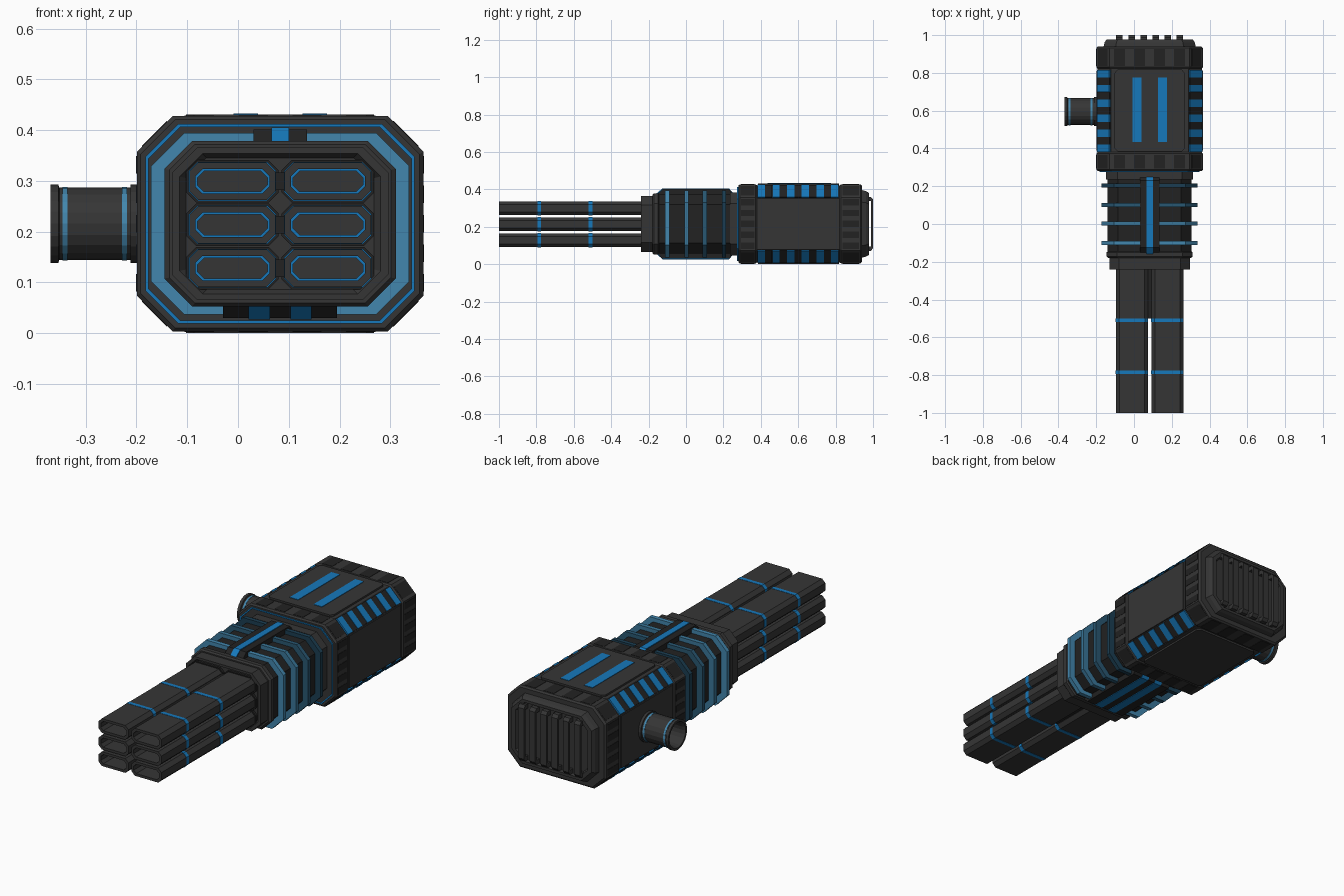
import bpy, bmesh
from math import sin, cos, pi, atan2
from mathutils import Matrix, Vector

if "Cube" in bpy.data.objects:
    bpy.data.objects.remove(bpy.data.objects["Cube"])

CX, CZ = 0.083, 0.2155          # axis of the gun


def material(name, r, g, b):
    m = bpy.data.materials.new(name)
    m.diffuse_color = (r, g, b, 1)
    m.use_nodes = True
    m.node_tree.nodes["Principled BSDF"].inputs["Base Color"].default_value = m.diffuse_color
    return m


GREY = material("dark_grey", 0.036, 0.036, 0.036)
BLACK = material("near_black", 0.016, 0.016, 0.016)
BLUE = material("blue", 0.008, 0.19, 0.50)
FADE = [material("fin_blue_%d" % i, 0.055 * k, 0.24 * k, 0.42 * k)
        for i, k in enumerate((1.0, 0.75, 0.4, 0.2))]


def finish(name, bm, mat):
    bmesh.ops.recalc_face_normals(bm, faces=bm.faces)
    me = bpy.data.meshes.new(name)
    bm.to_mesh(me)
    bm.free()
    me.materials.append(mat)
    ob = bpy.data.objects.new(name, me)
    bpy.context.collection.objects.link(ob)
    return ob


def skin(name, rings, mat, loop=False):
    """Bridge rings of points; cap the ends, or close into a tube if loop."""
    bm = bmesh.new()
    vs = [[bm.verts.new(p) for p in ring] for ring in rings]
    n = len(vs[0])
    for a, b in list(zip(vs, vs[1:])) + ([(vs[-1], vs[0])] if loop else []):
        for i in range(n):
            j = (i + 1) % n
            bm.faces.new((a[i], a[j], b[j], b[i]))
    if not loop:
        bm.faces.new(vs[0])
        bm.faces.new(vs[-1])
    return finish(name, bm, mat)


def octagon(y, hw, hh, ch, cx=CX, cz=CZ):
    a, b = hw - ch, hh - ch
    pts = ((hw, -b), (hw, b), (a, hh), (-a, hh), (-hw, b), (-hw, -b), (-a, -hh), (a, -hh))
    return [(cx + x, y, cz + z) for x, z in pts]


def oct_body(name, sections, mat=GREY):
    return skin(name, [octagon(*s) for s in sections], mat)


def oct_tube(name, y0, y1, outer, inner, mat, cx=CX, cz=CZ):
    rings = [octagon(y, *s, cx, cz) for y, s in ((y0, outer), (y1, outer), (y1, inner), (y0, inner))]
    return skin(name, rings, mat, True)


def circle(x, r, n=20):
    return [(x, 0.595 + r * cos(2 * pi * i / n), CZ + r * sin(2 * pi * i / n)) for i in range(n)]


def box(name, loc, size, mat, turn=0.0):
    bm = bmesh.new()
    bmesh.ops.create_cube(bm, size=1, matrix=Matrix.Translation(loc)
                          @ Matrix.Rotation(turn, 4, 'Y') @ Matrix.Diagonal((*size, 1)))
    return finish(name, bm, mat)


def profile(name, pts, x, width, mat):
    """Extrude a (y, z) outline along x."""
    return skin(name, [[(x + s * width / 2, y, z) for y, z in pts] for s in (-1, 1)], mat)


# six hollow barrels with blue bands, and links between the two columns
for row in range(3):
    z = 0.128 + 0.0855 * row
    for s in (-1, 1):
        x = CX + 0.094 * s
        oct_tube("barrel", -1, -0.22, (0.085, 0.037, 0.018), (0.073, 0.024, 0.014), GREY, x, z)
        for y in (-0.785, -0.51):
            oct_tube("barrel_band", y - 0.01, y + 0.01, (0.0862, 0.0382, 0.018),
                     (0.069, 0.020, 0.013), BLUE, x, z)
        oct_tube("barrel_socket", -0.237, -0.22, (0.091, 0.042, 0.02), (0.08, 0.033, 0.017), BLACK, x, z)
    box("barrel_link", (CX, -0.365, z), (0.03, 0.27, 0.034), BLACK)

# front collar and cooling core
oct_body("front_collar", [(-0.225, 0.185, 0.130, 0.04), (-0.24, 0.198, 0.138, 0.045),
                          (-0.24, 0.2135, 0.150, 0.05), (-0.17, 0.2135, 0.150, 0.05)])
oct_body("collar_step", [(-0.18, 0.218, 0.156, 0.05), (-0.172, 0.228, 0.163, 0.055),
                         (-0.15, 0.228, 0.163, 0.055), (-0.145, 0.222, 0.158, 0.055)])
oct_body("cooling_core", [(-0.16, 0.222, 0.158, 0.055), (0.29, 0.222, 0.158, 0.055)], BLACK)
oct_body("core_rear_step", [(0.235, 0.23, 0.168, 0.06), (0.285, 0.23, 0.168, 0.06)])
for i, y in enumerate((-0.1, 0.003, 0.1, 0.203)):
    oct_tube("cooling_fin", y - 0.011, y + 0.011, (0.254, 0.179, 0.065),
             (0.21, 0.145, 0.05), FADE[i])

# power rails on the top and bottom of the core
def rail(name, lift, top, x, width, mat):
    def z(h):
        return CZ + h if top else CZ - h
    a = 0.158 + lift
    pts = [(-0.155 - lift, z(0.14)), (-0.155 - lift, z(a)), (-0.125, z(a + 0.028)),
           (0.23, z(a + 0.028)), (0.25, z(a + 0.005)), (0.25, z(0.14))]
    profile(name, pts, x, width, mat)

rail("top_rail", 0, True, CX, 0.105, BLACK)
rail("top_rail_light", 0.004, True, CX, 0.034, BLUE)
rail("bottom_rail", 0, False, CX, 0.225, BLACK)
for s in (-1, 1):
    rail("bottom_rail_light", 0.003, False, CX + 0.041 * s, 0.042, BLUE)

# rear housing: two end frames with a shallower middle
F, M = (0.282, 0.212, 0.07), (0.276, 0.206, 0.07)
oct_body("housing", [(0.28, 0.275, 0.205, 0.068), (0.288, *F), (0.372, *F), (0.38, *M),
                     (0.822, *M), (0.83, *F), (0.932, *F), (0.94, 0.274, 0.204, 0.068)])
oct_tube("housing_front_light", 0.274, 0.285, (0.265, 0.197, 0.065), (0.259, 0.191, 0.063), BLUE)

# housing panels and top light strips
for s in (-1, 1):
    z = CZ + s * 0.2055
    oct_y = [(0.385, 0.17), (0.40, 0.185), (0.80, 0.185), (0.817, 0.17)]
    outline = [(CX + w, y) for y, w in oct_y] + [(CX - w, y) for y, w in reversed(oct_y)]
    skin("housing_plate", [[(x, y, z + d) for x, y in outline] for d in (-0.01, 0.0095)], GREY)
    box("side_plate", (CX + s * 0.272, 0.6, CZ), (0.019, 0.42, 0.27), GREY)
    box("top_light", (CX + s * 0.068, 0.605, 0.428), (0.048, 0.34, 0.01), BLUE)

# chamfer lights and corner pads
for sx in (-1, 1):
    for sz in (-1, 1):
        turn = atan2(sx, sz)
        loc = Vector((CX + sx * 0.242, 0, CZ + sz * 0.172))
        for i in range(11):
            loc.y = 0.402 + 0.0394 * i
            box("chamfer_light" if i % 2 == 0 else "chamfer_spacer", loc,
                (0.092, 0.0392, 0.014 if i % 2 == 0 else 0.010), BLACK if i % 2 else BLUE, turn)
        for y, d in ((0.33, 0.07), (0.881, 0.09)):
            box("corner_pad", (CX + sx * 0.2465, y, CZ + sz * 0.1765), (0.07, d, 0.004), BLACK, turn)

# dark pads around both end frames
for y, d in ((0.33, 0.07), (0.881, 0.09)):
    for s in (-1, 1):
        for k in (-1.5, -0.5, 0.5, 1.5):
            box("frame_pad", (CX + k * 0.106, y, CZ + s * 0.2115), (0.058, d, 0.004), BLACK)
        for k in range(-2, 3):
            box("side_frame_pad", (CX + s * 0.2815, y, CZ + k * 0.058), (0.004, d, 0.034), BLACK)

# recessed rear plate with six handle-shaped ribs
oct_body("rear_plate", [(0.935, 0.245, 0.182, 0.065), (0.962, 0.238, 0.175, 0.062),
                        (0.978, 0.228, 0.166, 0.06), (0.978, 0.205, 0.152, 0.05),
                        (0.965, 0.198, 0.146, 0.048)])
for k in range(6):
    outer = [(0.955, 0.145), (0.988, 0.145), (1.0, 0.13)]
    inner = [(0.988, 0.122), (0.955, 0.122)]
    half = inner[::-1] + outer[::-1]
    pts = ([(y, CZ + z) for y, z in outer] + [(y, CZ - z) for y, z in reversed(outer)]
           + [(y, CZ - z) for y, z in reversed(inner)] + [(y, CZ + z) for y, z in inner])
    profile("rear_rib", pts, CX + (k - 2.5) * 0.064, 0.034, GREY)

# round side port with flanges and blue rings
port = [(-0.18, 0.077), (-0.212, 0.077), (-0.212, 0.071), (-0.352, 0.071), (-0.354, 0.077),
        (-0.369, 0.077), (-0.369, 0.066), (-0.355, 0.06), (-0.25, 0.06)]
skin("side_port", [circle(x, r) for x, r in port], GREY)
for x in (-0.341, -0.224):
    skin("port_ring", [circle(x + d, r) for d, r in
                       ((-0.005, 0.0725), (0.005, 0.0725), (0.005, 0.065), (-0.005, 0.065))], FADE[0], True)
